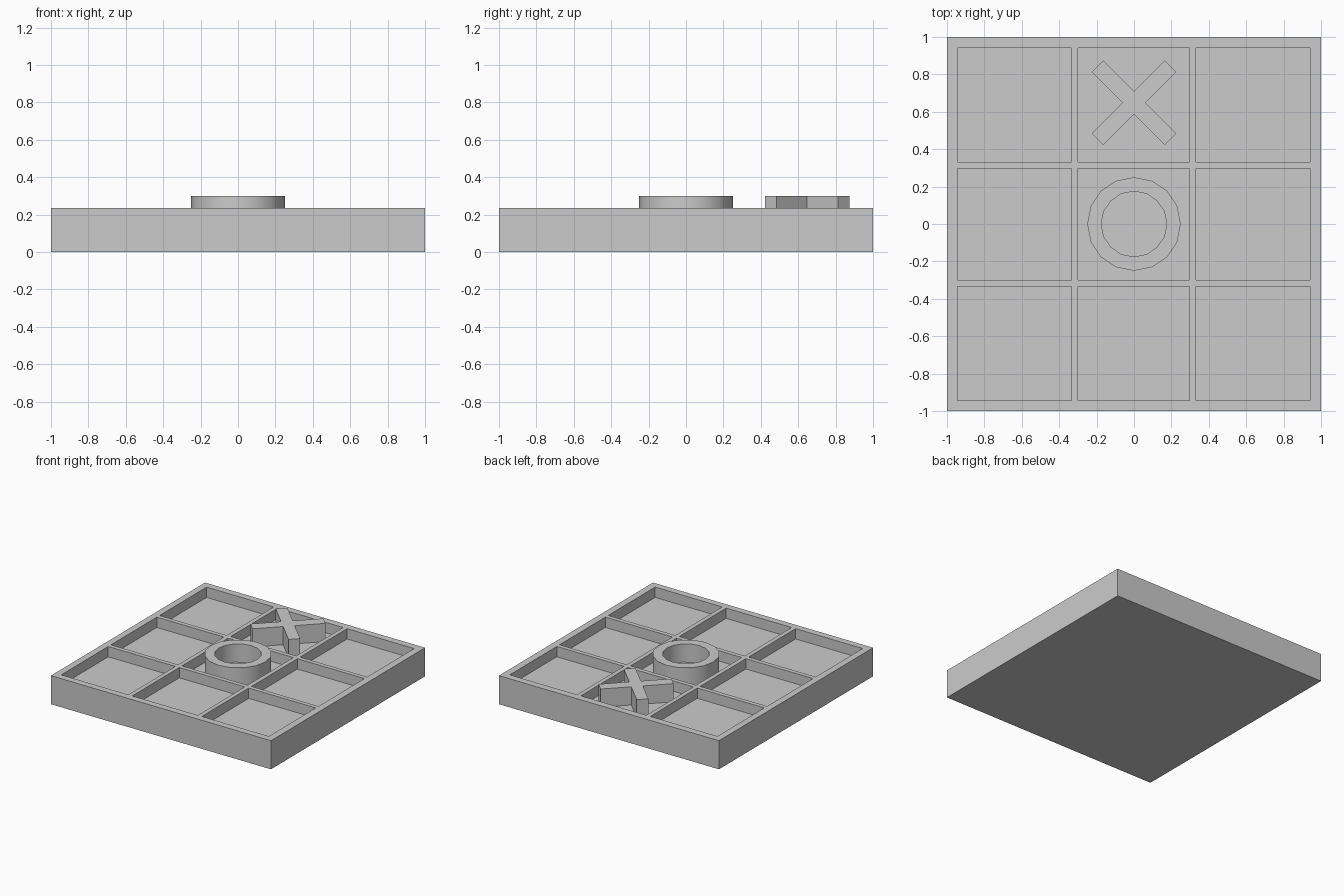
import bpy, bmesh
from math import cos, sin, tau
from mathutils import Vector

if "Cube" in bpy.data.objects:
    bpy.data.objects.remove(bpy.data.objects["Cube"])

TOP, FLOOR, PIECE_TOP = 0.235, 0.15, 0.30


def make_object(name, bm):
    bmesh.ops.recalc_face_normals(bm, faces=bm.faces)
    mesh = bpy.data.meshes.new(name)
    bm.to_mesh(mesh)
    bm.free()
    obj = bpy.data.objects.new(name, mesh)
    bpy.context.collection.objects.link(obj)
    return obj


def extrude_up(bm, faces, height):
    geom = bmesh.ops.extrude_face_region(bm, geom=faces, use_keep_orig=True)["geom"]
    verts = [v for v in geom if isinstance(v, bmesh.types.BMVert)]
    bmesh.ops.translate(bm, verts=verts, vec=(0, 0, height))


# Board: gridded top with nine sunken cells, skirt and base
cuts = [-1, -0.945, -0.335, -0.299, 0.296, 0.332, 0.942, 1]
bm = bmesh.new()
grid = [[bm.verts.new((x, y, TOP)) for y in cuts] for x in cuts]
cells = []
for i in range(7):
    for j in range(7):
        face = bm.faces.new((grid[i][j], grid[i + 1][j], grid[i + 1][j + 1], grid[i][j + 1]))
        if i % 2 and j % 2:
            cells.append(face)
border = [e for e in bm.edges if e.is_boundary]
skirt = bmesh.ops.extrude_edge_only(bm, edges=border)["geom"]
for v in skirt:
    if isinstance(v, bmesh.types.BMVert):
        v.co.z = 0
bmesh.ops.contextual_create(bm, geom=[e for e in skirt if isinstance(e, bmesh.types.BMEdge)])
sunk = bmesh.ops.extrude_face_region(bm, geom=cells)["geom"]
for v in sunk:
    if isinstance(v, bmesh.types.BMVert):
        v.co.z = FLOOR
bmesh.ops.delete(bm, geom=[f for f in cells if f.is_valid], context='FACES_ONLY')
make_object("board", bm)

# Cross piece: twelve-sided outline made from four arms
bm = bmesh.new()
reach, half = 0.195, 0.031
outline = []
for k in range(4):
    c, s = round(cos(k * tau / 4)), round(sin(k * tau / 4))
    for x, y in ((reach + half, reach - half), (reach - half, reach + half), (0, 2 * half)):
        outline.append(bm.verts.new((x * c - y * s, 0.648 + x * s + y * c, FLOOR)))
extrude_up(bm, [bm.faces.new(outline)], PIECE_TOP - FLOOR)
make_object("cross_piece", bm)

# Ring piece: sixteen-sided tube
bm = bmesh.new()
N = 16
rings = [[bm.verts.new((r * cos(tau * k / N), r * sin(tau * k / N), FLOOR)) for k in range(N)]
         for r in (0.25, 0.175)]
faces = [bm.faces.new((rings[0][k], rings[0][(k + 1) % N], rings[1][(k + 1) % N], rings[1][k]))
         for k in range(N)]
extrude_up(bm, faces, PIECE_TOP - FLOOR)
ring = make_object("ring_piece", bm)
bpy.context.view_layer.objects.active = ring
ring.select_set(True)
bpy.ops.object.shade_smooth_by_angle()
